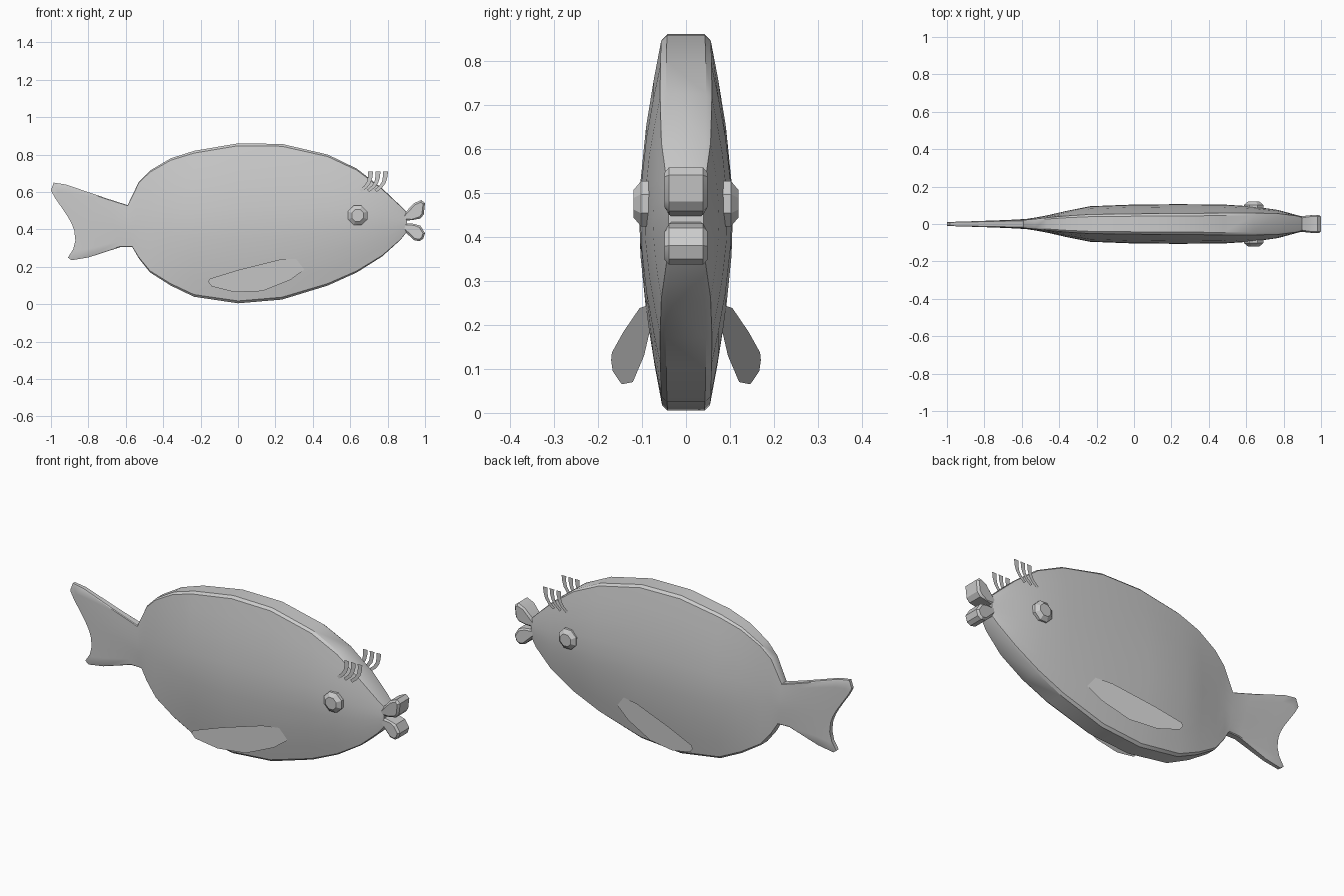
import bpy, bmesh, math

if "Cube" in bpy.data.objects:
    bpy.data.objects.remove(bpy.data.objects["Cube"])

grey = bpy.data.materials.new("plain grey")
grey.diffuse_color = (0.6, 0.6, 0.6, 1)
grey.use_nodes = True
grey.node_tree.nodes["Principled BSDF"].inputs["Base Color"].default_value = grey.diffuse_color


def make(name, bm, angle=30, solid=True):
    if solid:
        bmesh.ops.recalc_face_normals(bm, faces=bm.faces)
    me = bpy.data.meshes.new(name)
    bm.to_mesh(me)
    bm.free()
    me.materials.append(grey)
    ob = bpy.data.objects.new(name, me)
    bpy.context.collection.objects.link(ob)
    bpy.ops.object.select_all(action='DESELECT')
    ob.select_set(True)
    bpy.context.view_layer.objects.active = ob
    bpy.ops.object.shade_smooth_by_angle(angle=math.radians(angle))
    return ob


# Body and tail: one loft; each station is
# (bottom x, bottom z, top x, top z, middle half width, edge half width, fork depth)
stations = [
    (-0.91, 0.25, -1.0, 0.61, 0.012, 0.010, 0.40),
    (-0.89, 0.235, -0.985, 0.65, 0.013, 0.011, 0.36),
    (-0.80, 0.25, -0.92, 0.64, 0.015, 0.013, 0.20),
    (-0.63, 0.305, -0.70, 0.565, 0.022, 0.018, 0),
    (-0.565, 0.305, -0.59, 0.53, 0.027, 0.021, 0),
    (-0.53, 0.245, -0.53, 0.655, 0.034, 0.026, 0),
    (-0.47, 0.17, -0.47, 0.715, 0.045, 0.033, 0),
    (-0.36, 0.10, -0.36, 0.78, 0.070, 0.042, 0),
    (-0.235, 0.04, -0.235, 0.82, 0.095, 0.049, 0),
    (0.0, 0.005, 0.0, 0.86, 0.104, 0.052, 0),
    (0.235, 0.025, 0.235, 0.857, 0.106, 0.054, 0),
    (0.48, 0.10, 0.48, 0.80, 0.104, 0.056, 0),
    (0.635, 0.17, 0.635, 0.725, 0.094, 0.057, 0),
    (0.77, 0.255, 0.77, 0.62, 0.075, 0.055, 0),
    (0.87, 0.345, 0.87, 0.525, 0.048, 0.043, 0),
    (0.905, 0.39, 0.90, 0.495, 0.040, 0.034, 0),
]
levels = [0, 0.015, 0.12, 0.25, 0.4, 0.5, 0.6, 0.75, 0.88, 0.985, 1]


def ring(bm, bx, bz, tx, tz, mid, edge, fork):
    side = []
    for t in levels:
        x = bx + (tx - bx) * t + fork * t * (1 - t) ** 1.6
        w = edge * 0.8 if t in (0, 1) else edge + (mid - edge) * math.sin(math.pi * t)
        side.append((x, w, bz + (tz - bz) * t))
    loop = [(x, -w, z) for x, w, z in side] + side[::-1]
    return [bm.verts.new(p) for p in loop]


bm = bmesh.new()
rings = [ring(bm, *s) for s in stations]
n = len(rings[0])
for a, b in zip(rings, rings[1:]):
    for i in range(n):
        j = (i + 1) % n
        bm.faces.new((a[i], a[j], b[j], b[i]))
for r in (rings[0], rings[-1]):  # close the ends with strips
    for i in range(n // 2 - 1):
        bm.faces.new((r[i], r[i + 1], r[n - 2 - i], r[n - 1 - i]))
make("body_and_tail", bm)

# Lips: side profiles pushed through the width and bevelled
lips = {
    "upper_lip": [(0.88, 0.445), (0.93, 0.45), (0.975, 0.458), (0.993, 0.48),
                  (1.0, 0.54), (0.98, 0.557), (0.94, 0.54), (0.88, 0.475)],
    "lower_lip": [(0.88, 0.435), (0.94, 0.43), (0.975, 0.42), (1.0, 0.38),
                  (0.99, 0.35), (0.97, 0.337), (0.94, 0.343), (0.88, 0.40)],
}
for name, prof in lips.items():
    bm = bmesh.new()
    rows = [[bm.verts.new((x, s * (0.04 if x < 0.9 else 0.049), z)) for x, z in prof]
            for s in (-1, 1)]
    for r in rows:
        bm.faces.new(r)
    for i in range(8):
        j = (i + 1) % 8
        bm.faces.new((rows[0][i], rows[0][j], rows[1][j], rows[1][i]))
    caps = [e for e in bm.edges if abs(e.verts[0].co.y - e.verts[1].co.y) < 0.02]
    bmesh.ops.bevel(bm, geom=caps, offset=0.010, segments=1, affect='EDGES')
    make(name, bm)

# Parts found on both sides
fin = [(-0.16, 0.12), (-0.14, 0.095), (-0.02, 0.065), (0.13, 0.07), (0.28, 0.13),
       (0.355, 0.185), (0.31, 0.243), (0.22, 0.238), (0.0, 0.183), (-0.15, 0.137)]
lash_curve = [(0.0, 0.11), (-0.003, 0.08), (-0.012, 0.05), (-0.03, 0.025), (-0.06, 0.0)]
for s, side in ((-1, "right"), (1, "left")):
    # Side fin: a flat sheet flaring outward to the rear
    bm = bmesh.new()
    bm.faces.new([bm.verts.new((x, s * (0.17 - 0.17 * (x + 0.16)), z)) for x, z in fin])
    make(side + "_side_fin", bm, solid=False)

    # Eye: stepped octagonal stud
    bm = bmesh.new()
    loops = []
    for rad, y in ((0.05, 0.07), (0.056, 0.085), (0.056, 0.102), (0.034, 0.119)):
        loops.append([bm.verts.new((0.64 + rad * math.cos((k + 0.5) * math.pi / 4), s * y,
                                    0.475 + rad * math.sin((k + 0.5) * math.pi / 4)))
                      for k in range(8)])
    for a, b in zip(loops, loops[1:]):
        for k in range(8):
            m = (k + 1) % 8
            bm.faces.new((a[k], a[m], b[m], b[k]))
    bm.faces.new(loops[0])
    bm.faces.new(loops[-1])
    make(side + "_eye", bm, 20)

    # Eyelashes: three thin curved strips
    bm = bmesh.new()
    for x0, z0 in ((0.722, 0.60), (0.762, 0.60), (0.802, 0.60)):
        rows = []
        for i, (dx, dz) in enumerate(lash_curve):
            w = 0.028 - 0.004 * i
            rows.append([bm.verts.new((x0 + dx - w, s * 0.08, z0 + dz + 0.003 * i)),
                         bm.verts.new((x0 + dx, s * 0.08, z0 + dz))])
        for a, b in zip(rows, rows[1:]):
            bm.faces.new((a[0], a[1], b[1], b[0]))
    make(side + "_eyelashes", bm, solid=False)
